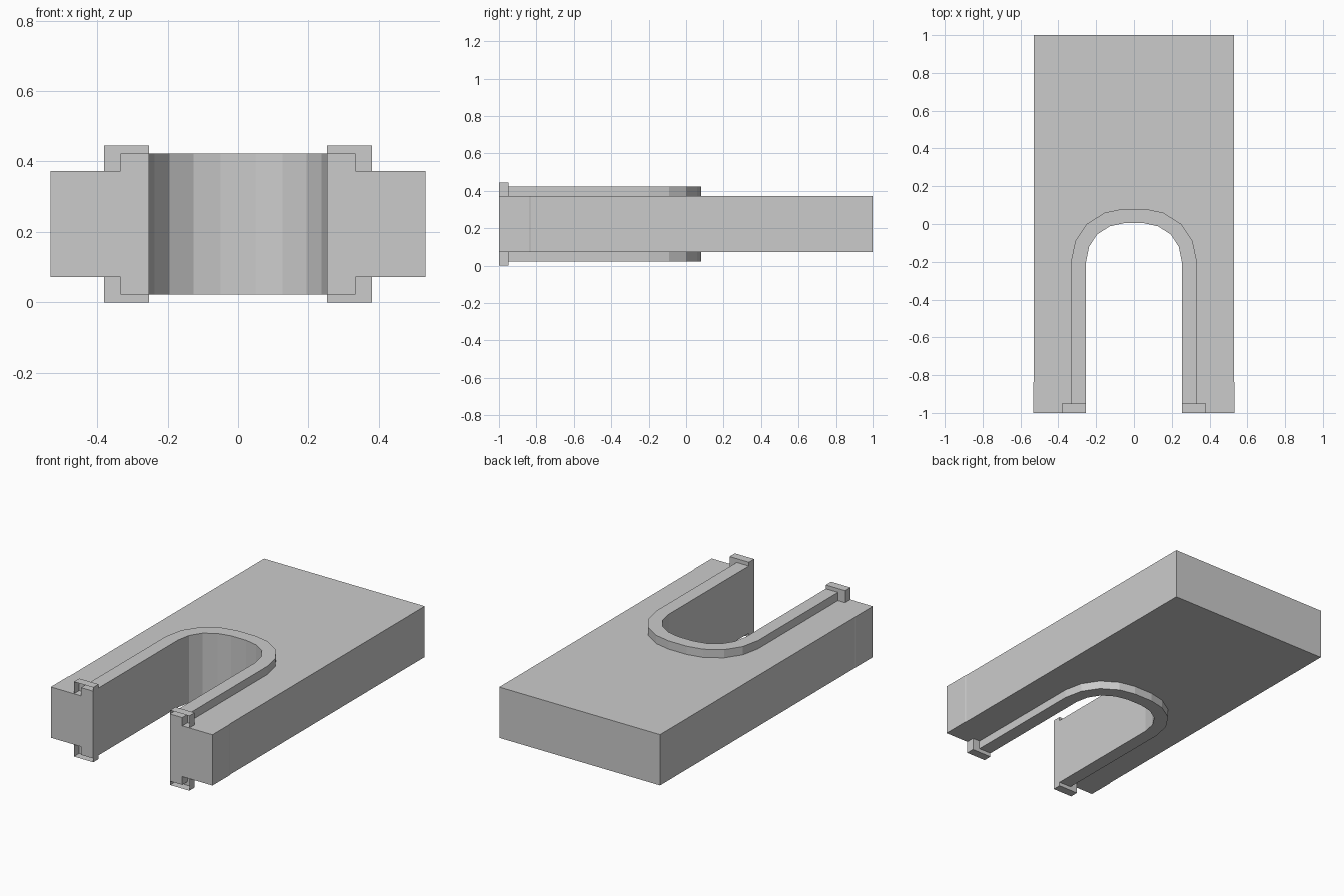
import bpy, bmesh

if "Cube" in bpy.data.objects:
    bpy.data.objects.remove(bpy.data.objects["Cube"])

MID = 0.2225      # mid height; each part is a quarter mirrored in x and z
BODY = 0.151      # half heights
TRIM = 0.2
CAP = 0.2225


def part(name, outline, top, walls):
    """Top face from a counter-clockwise outline, plus vertical walls (path, z0, z1)."""
    bm = bmesh.new()
    bm.faces.new([bm.verts.new((x, y, top)) for x, y in outline])
    for path, z0, z1 in walls:
        for a, b in zip(path, path[1:]):
            quad = [(*a, z0), (*b, z0), (*b, z1), (*a, z1)]
            bm.faces.new([bm.verts.new(p) for p in quad])
    bmesh.ops.remove_doubles(bm, verts=bm.verts, dist=1e-5)
    mesh = bpy.data.meshes.new(name)
    bm.to_mesh(mesh)
    bm.free()
    ob = bpy.data.objects.new(name, mesh)
    ob.location.z = MID
    bpy.context.collection.objects.link(ob)
    mod = ob.modifiers.new("Mirror", 'MIRROR')
    mod.use_axis = (True, False, True)
    mod.merge_threshold = 1e-4
    return ob


# Arch curves, from the centre line out to the front end
outer = [(0, 0.08), (0.06, 0.08), (0.155, 0.06), (0.25, 0.0),
         (0.31, -0.09), (0.333, -0.2), (0.333, -1)]
inner = [(0, 0.005), (0.05, 0.005), (0.127, -0.012), (0.195, -0.055),
         (0.237, -0.12), (0.253, -0.2), (0.253, -1)]
outer_up = outer[::-1]

# Wall slab around the doorway
rim = [(0.333, -1), (0.532, -1), (0.532, -0.84), (0.529, -0.83), (0.529, 1), (0, 1)]
part("wall_slab", rim + outer[:-1], BODY, [(rim, 0, BODY)])

# Raised arch trim, lining the opening
part("arch_trim", outer_up + inner, TRIM, [
    ([inner[-1], outer[-1]], 0, TRIM),
    (outer_up, BODY, TRIM),
    (inner, 0, TRIM),
])

# Base blocks at the trim ends, open at the front
x0, x1, x2, y0, y1 = 0.253, 0.333, 0.38, -1, -0.95
part("trim_base_blocks", [(x0, y0), (x2, y0), (x2, y1), (x1, y1), (x0, y1)], CAP, [
    ([(x2, y0), (x2, y1), (x1, y1)], BODY, CAP),
    ([(x1, y1), (x0, y1), (x0, y0)], TRIM, CAP),
])
